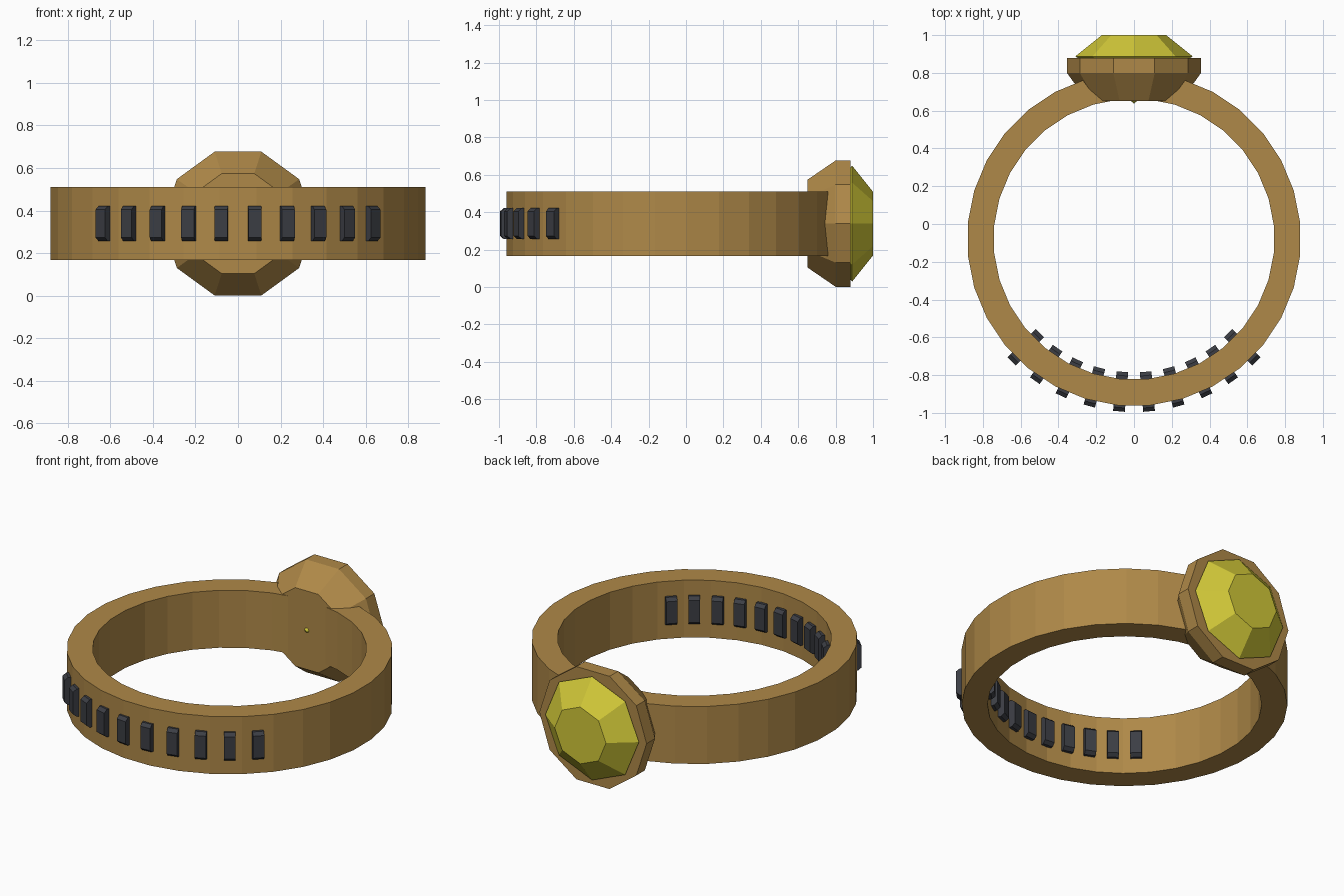
import bpy, bmesh
from math import sin, cos, pi, radians

if "Cube" in bpy.data.objects:
    bpy.data.objects.remove(bpy.data.objects["Cube"])

MID = 0.339      # height of the ring's middle plane
RING_Y = -0.08   # centre of the band


def material(name, rgb):
    m = bpy.data.materials.new(name)
    m.diffuse_color = (*rgb, 1)
    m.use_nodes = True
    m.node_tree.nodes["Principled BSDF"].inputs["Base Color"].default_value = m.diffuse_color
    return m


gold = material("bronze_gold", (0.43, 0.25, 0.065))
yellow = material("yellow_stone", (0.64, 0.58, 0.04))
dark = material("dark_metal", (0.045, 0.048, 0.058))


def finish(bm, name, mat):
    bmesh.ops.recalc_face_normals(bm, faces=bm.faces)
    me = bpy.data.meshes.new(name)
    bm.to_mesh(me)
    bm.free()
    me.materials.append(mat)
    ob = bpy.data.objects.new(name, me)
    bpy.context.collection.objects.link(ob)
    return ob


def skin(bm, rings, closed=False):
    """Bridge successive vertex loops with quads."""
    n = len(rings[0])
    pairs = list(zip(rings, rings[1:]))
    if closed:
        pairs.append((rings[-1], rings[0]))
    for a, b in pairs:
        for i in range(n):
            j = (i + 1) % n
            bm.faces.new((a[i], a[j], b[j], b[i]))


# Band: rectangular section swept around z
bm = bmesh.new()
SIDES = 32
rings = []
for r, z in ((0.884, -0.172), (0.884, 0.172), (0.744, 0.172), (0.744, -0.172)):
    rings.append([bm.verts.new((r * cos(2 * pi * (i + 0.5) / SIDES),
                                RING_Y + r * sin(2 * pi * (i + 0.5) / SIDES),
                                MID + z)) for i in range(SIDES)])
skin(bm, rings, closed=True)
finish(bm, "band", gold)


def faceted(name, sides, profile, mat, tip=None):
    """Polygonal solid along y from (radius, y) pairs, with optional back tip."""
    bm = bmesh.new()
    rings = [[bm.verts.new((r * cos(2 * pi * i / sides), y,
                            MID + r * sin(2 * pi * i / sides)))
              for i in range(sides)] for r, y in profile]
    skin(bm, rings)
    bm.faces.new(rings[-1])
    if tip is None:
        bm.faces.new(rings[0])
    else:
        t = bm.verts.new((0, tip, MID))
        for i in range(sides):
            bm.faces.new((t, rings[0][i], rings[0][(i + 1) % sides]))
    return finish(bm, name, mat)


# Ten-sided setting and eight-sided cut stone
faceted("setting", 10, ((0.247, 0.65), (0.355, 0.80), (0.355, 0.88)), gold)
faceted("gem", 8, ((0.31, 0.888), (0.17, 1.0)), yellow, tip=0.638)

# Studs passing through the band, chamfered at top and bottom of both ends
STUD = ((0.705, -0.066), (0.725, -0.083), (0.895, -0.083), (0.915, -0.066),
        (0.915, 0.066), (0.895, 0.083), (0.725, 0.083), (0.705, 0.066))
for k in range(10):
    a = radians(-45 + 10 * k)
    bm = bmesh.new()
    rings = [[bm.verts.new((r * sin(a) + t * cos(a),
                            RING_Y - r * cos(a) + t * sin(a),
                            MID + z)) for r, z in STUD] for t in (-0.031, 0.031)]
    skin(bm, rings)
    for ring in rings:
        bm.faces.new(ring)
    finish(bm, f"stud_{k + 1}", dark)
